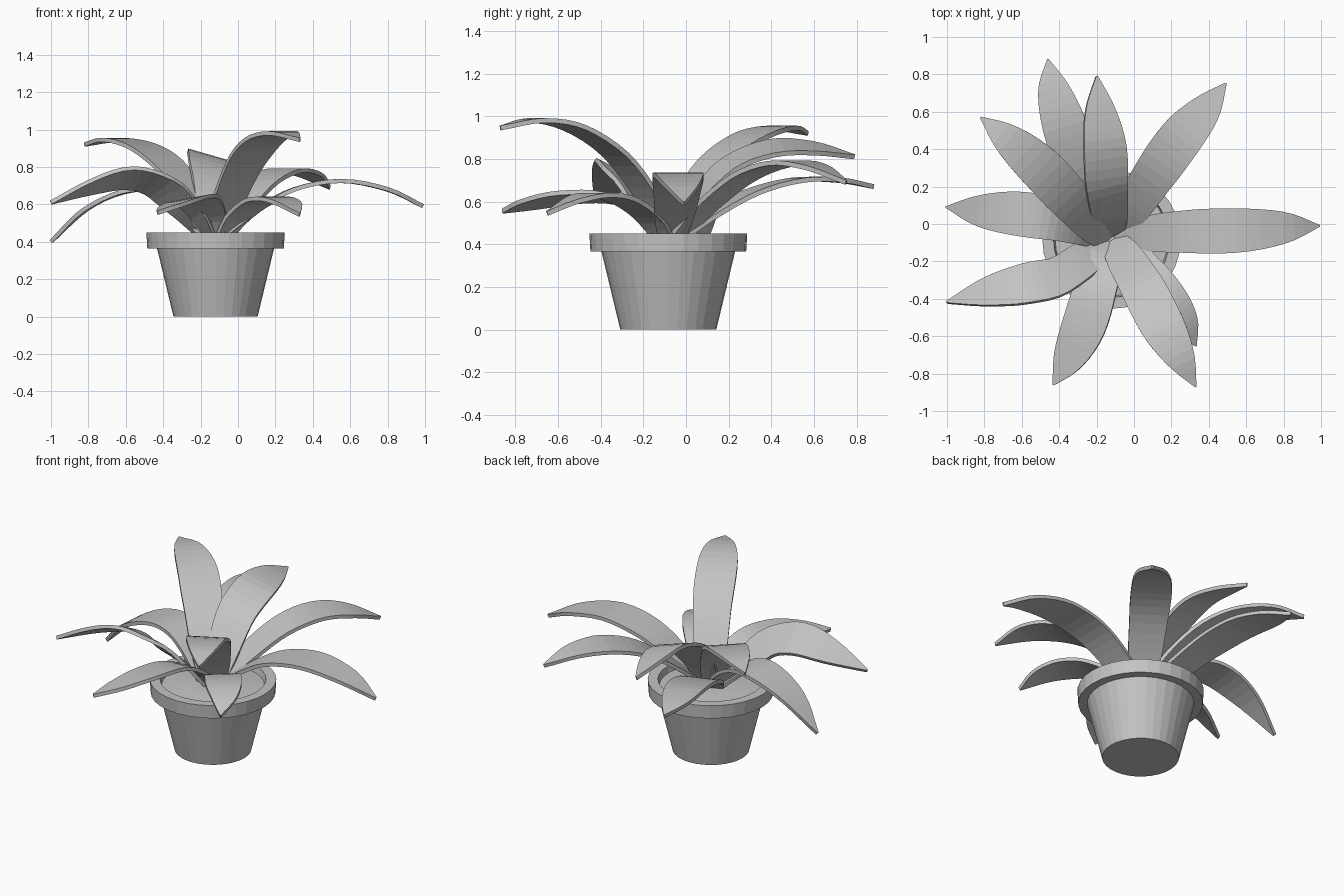
import bpy, bmesh, math
from mathutils import Vector, Matrix

if "Cube" in bpy.data.objects:
    bpy.data.objects.remove(bpy.data.objects["Cube"])

CX, CY = -0.12, -0.083   # pot axis


def material(name, v):
    m = bpy.data.materials.new(name)
    m.diffuse_color = (v, v, v, 1)
    m.use_nodes = True
    m.node_tree.nodes["Principled BSDF"].inputs["Base Color"].default_value = m.diffuse_color
    return m


grey = material("plain grey", 0.55)


def finish(name, bm, mat):
    bmesh.ops.recalc_face_normals(bm, faces=bm.faces[:])
    me = bpy.data.meshes.new(name)
    bm.to_mesh(me)
    bm.free()
    me.materials.append(mat)
    ob = bpy.data.objects.new(name, me)
    bpy.context.collection.objects.link(ob)
    return ob


def lathe(name, profile, mat, n=32):
    """Spin (radius, z) points around the pot axis, capping both ends."""
    bm = bmesh.new()
    rings = []
    for r, z in profile:
        rings.append([bm.verts.new((CX + r * math.cos(2 * math.pi * i / n),
                                    CY + r * math.sin(2 * math.pi * i / n), z))
                      for i in range(n)])
    for a, b in zip(rings, rings[1:]):
        for i in range(n):
            j = (i + 1) % n
            bm.faces.new((a[i], a[j], b[j], b[i]))
    bm.faces.new(rings[0])
    bm.faces.new(rings[-1])
    return finish(name, bm, mat)


def spline(pts, t):
    """Catmull-Rom through the points, t from 0 to 1."""
    p = [2 * pts[0] - pts[1]] + pts + [2 * pts[-1] - pts[-2]]
    u = t * (len(pts) - 1)
    i = min(int(u), len(pts) - 2)
    u -= i
    a, b, c, d = p[i:i + 4]
    return 0.5 * (2 * b + (c - a) * u + (2 * a - 5 * b + 4 * c - d) * u * u
                  + (3 * b - a - 3 * c + d) * u ** 3)


WIDTH = [Vector((w, 0)) for w in (0.065, 0.095, 0.11, 0.12, 0.112, 0.075, 0.004)]


def leaf(name, coords, roll=0, scale=1.0, n=20, thick=0.022):
    """Bent strap with a pointed tip, swept along a spine."""
    pts = [Vector(c) for c in coords]
    bm = bmesh.new()
    rings = []
    for k in range(n + 1):
        t = k / n
        c = spline(pts, t)
        tan = (spline(pts, min(t + .01, 1)) - spline(pts, max(t - .01, 0))).normalized()
        side = tan.cross(Vector((0, 0, 1))).normalized()
        side = Matrix.Rotation(-math.radians(roll) * min(1, t * 3), 3, tan) @ side
        up = side.cross(tan).normalized() * thick / 2
        if up.z < 0:
            up = -up
        s = side * spline(WIDTH, t).x * scale
        rings.append([bm.verts.new(v) for v in (c - s + up, c + s + up, c + s - up, c - s - up)])
    for a, b in zip(rings, rings[1:]):
        for i in range(4):
            j = (i + 1) % 4
            bm.faces.new((a[i], a[j], b[j], b[i]))
    bm.faces.new(rings[0])
    bm.faces.new(rings[-1])
    return finish(name, bm, grey)


# Pot with overhanging rim, and soil inside
lathe("pot", [(0.225, 0), (0.313, 0.365), (0.365, 0.365), (0.37, 0.45),
              (0.31, 0.45), (0.295, 0.38)], grey)
lathe("soil", [(0.30, 0.40), (0.302, 0.41), (0.15, 0.425), (0.02, 0.43)], grey)

# Leaves: spine points from base to tip, then roll in degrees
leaf("leaf_right", [(-.1, -.07, .42), (.1, -.05, .57), (.3, -.04, .68),
                    (.55, -.035, .725), (.8, -.02, .68), (.99, -.01, .59)])
leaf("leaf_back_right", [(-.1, -.05, .42), (0, .1, .58), (.12, .28, .72),
                         (.25, .46, .78), (.38, .61, .76), (.49, .75, .69)])
leaf("leaf_back_low", [(-.15, -.05, .42), (-.22, .1, .53), (-.3, .3, .64),
                       (-.37, .52, .70), (-.43, .72, .70), (-.46, .88, .67)])
leaf("leaf_back_high", [(-.12, -.06, .42), (-.13, .05, .61), (-.145, .2, .77),
                        (-.155, .4, .85), (-.18, .6, .85), (-.2, .79, .81)], -16)
leaf("leaf_back_left", [(-.14, -.08, .42), (-.22, 0, .6), (-.35, .14, .79),
                        (-.5, .3, .905), (-.67, .45, .945), (-.82, .57, .92)])
leaf("leaf_left", [(-.16, -.07, .42), (-.3, -.01, .58), (-.45, .03, .67),
                   (-.62, .055, .665), (-.82, .07, .57), (-1, .09, .40)])
leaf("leaf_front_left", [(-.16, -.1, .42), (-.27, -.19, .56), (-.41, -.28, .69),
                         (-.58, -.32, .74), (-.78, -.36, .695), (-1, -.42, .61)], -27)
leaf("leaf_front", [(-.13, -.1, .42), (-.16, -.2, .54), (-.21, -.36, .615),
                    (-.27, -.55, .62), (-.35, -.72, .59), (-.43, -.86, .555)], -10)
leaf("leaf_front_high", [(-.11, -.09, .42), (-.05, -.18, .62), (.04, -.33, .82),
                         (.14, -.52, .945), (.24, -.7, .98), (.33, -.87, .945)])
leaf("leaf_front_low", [(-.08, -.1, .42), (0, -.18, .53), (.1, -.3, .61),
                        (.19, -.42, .63), (.27, -.53, .605), (.33, -.65, .545)], 0, 0.9)
